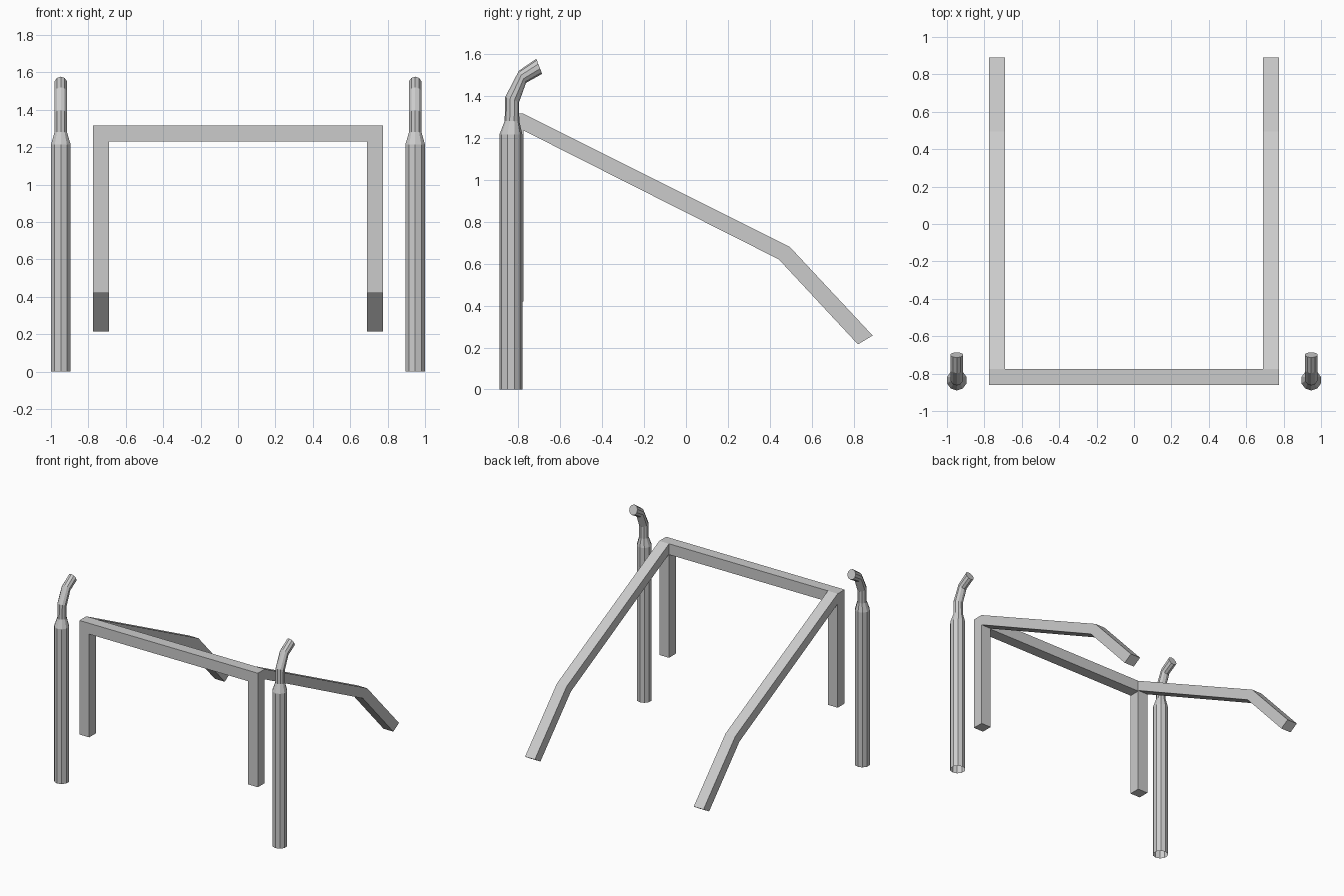
import bpy, bmesh
from math import sin, cos, pi
from mathutils import Vector

if "Cube" in bpy.data.objects:
    bpy.data.objects.remove(bpy.data.objects["Cube"])


def finish(name, bm):
    bmesh.ops.recalc_face_normals(bm, faces=bm.faces)
    mesh = bpy.data.meshes.new(name)
    bm.to_mesh(mesh)
    bm.free()
    obj = bpy.data.objects.new(name, mesh)
    bpy.context.collection.objects.link(obj)
    return obj


def prism(name, points, offset):
    """Extrude a flat outline along offset."""
    bm = bmesh.new()
    face = bm.faces.new([bm.verts.new(p) for p in points])
    ext = bmesh.ops.extrude_face_region(bm, geom=[face], use_keep_orig=True)
    verts = [v for v in ext["geom"] if isinstance(v, bmesh.types.BMVert)]
    bmesh.ops.translate(bm, vec=offset, verts=verts)
    return finish(name, bm)


def stack(name, x, rings, sides=10):
    """Loft rings, each given by its front and back point (y, z) and radius."""
    bm = bmesh.new()
    loops = []
    for front, back, r in rings:
        f, b = Vector((x, *front)), Vector((x, *back))
        mid, half = (f + b) / 2, (f - b) / 2
        loops.append([bm.verts.new(mid + half * cos(2 * pi * i / sides)
                                   + Vector((r * sin(2 * pi * i / sides), 0, 0)))
                      for i in range(sides)])
    for lo, hi in zip(loops, loops[1:]):
        for i in range(sides):
            j = (i + 1) % sides
            bm.faces.new((lo[i], lo[j], hi[j], hi[i]))
    bm.faces.new(loops[-1])  # closed outlet, open foot
    return finish(name, bm)


# Upright hoop: two posts and a crossbar
half_hoop = [(0.775, 0.42), (0.775, 1.315)]
inner = [(0.69, 1.23), (0.69, 0.42)]
outline = half_hoop + [(-x, z) for x, z in reversed(half_hoop)]
outline += [(-x, z) for x, z in reversed(inner)] + inner
prism("roll_hoop", [(x, -0.86, z) for x, z in outline], (0, 0.085, 0))

# Bent rear braces
brace = [(-0.775, 1.315), (0.495, 0.68), (0.89, 0.257),
         (0.82, 0.215), (0.443, 0.62), (-0.775, 1.235)]

# Exhaust stack: wide pipe, taper, then a bent outlet
R, r = 0.055, 0.035
rings = [((-0.89, 0), (-0.78, 0), R),
         ((-0.89, 1.215), (-0.78, 1.215), R),
         ((-0.865, 1.28), (-0.795, 1.28), r),
         ((-0.862, 1.395), (-0.796, 1.37), r),
         ((-0.797, 1.52), (-0.763, 1.462), r),
         ((-0.714, 1.577), (-0.686, 1.505), r)]

for side, s in (("right", 1), ("left", -1)):
    prism(side + "_rear_brace", [(s * 0.69, y, z) for y, z in brace], (s * 0.085, 0, 0))
    stack(side + "_exhaust_stack", s * 0.9475, rings)
